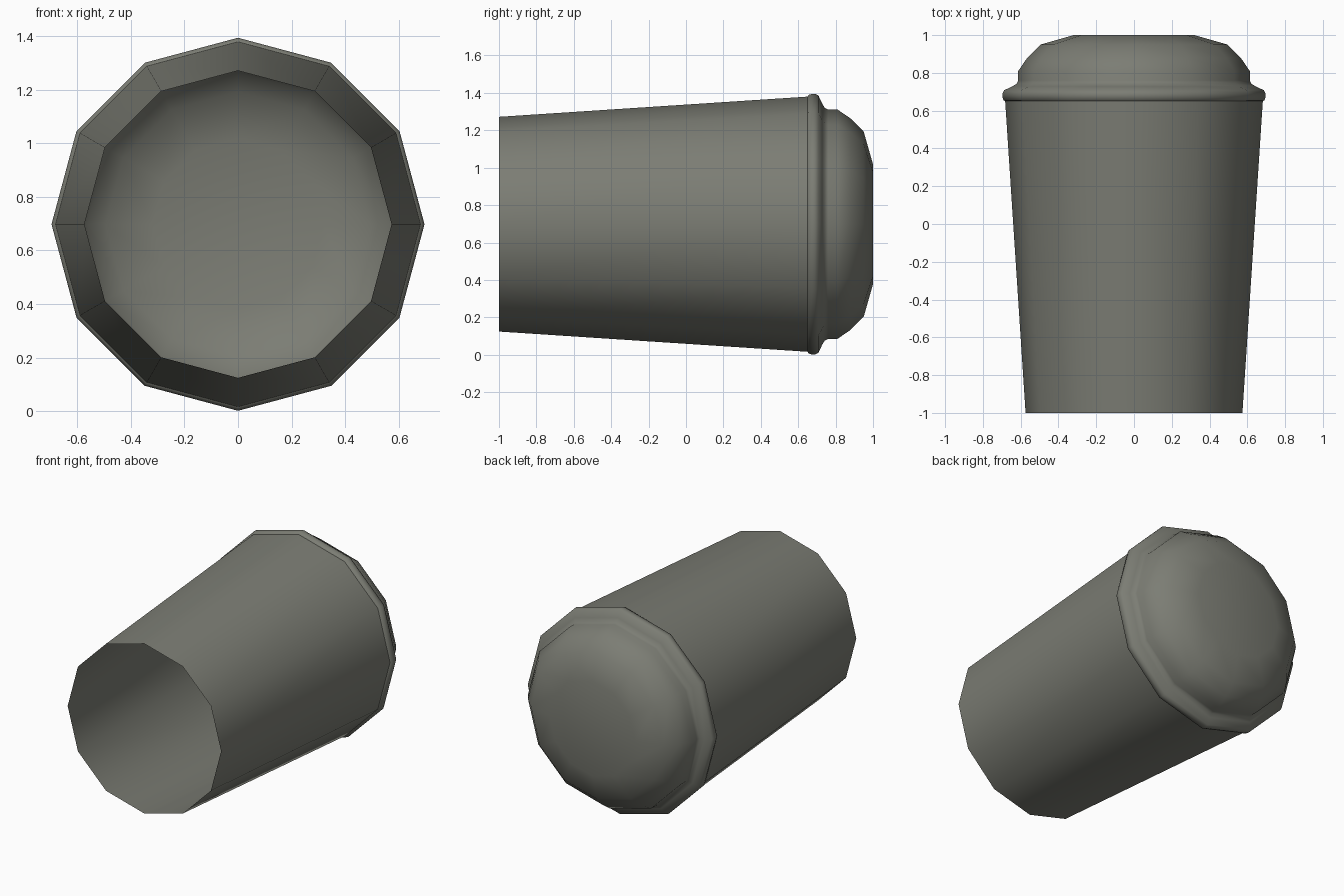
import bpy, bmesh
from math import sin, cos, tau, radians

cube = bpy.data.objects.get("Cube")
if cube:
    bpy.data.objects.remove(cube)

SIDES = 12
AXIS_Z = 0.698

grey = bpy.data.materials.new("warm_grey")
grey.use_nodes = True
colour = (0.2, 0.205, 0.175, 1)
grey.diffuse_color = colour
grey.node_tree.nodes["Principled BSDF"].inputs["Base Color"].default_value = colour


def lathe(name, profile, cap_end=False):
    """Spin (radius, y) points around the y axis into an open shell."""
    bm = bmesh.new()
    rings = []
    for r, y in profile:
        rings.append([bm.verts.new((r * cos(tau * i / SIDES), y,
                                    AXIS_Z + r * sin(tau * i / SIDES)))
                      for i in range(SIDES)])
    for a, b in zip(rings, rings[1:]):
        for i in range(SIDES):
            j = (i + 1) % SIDES
            bm.faces.new((a[i], b[i], b[j], a[j]))
    if cap_end:
        centre = bm.verts.new((0, profile[-1][1], AXIS_Z))
        for i in range(SIDES):
            bm.faces.new((rings[-1][i], centre, rings[-1][(i + 1) % SIDES]))
    mesh = bpy.data.meshes.new(name)
    bm.to_mesh(mesh)
    bm.free()
    mesh.materials.append(grey)
    obj = bpy.data.objects.new(name, mesh)
    bpy.context.collection.objects.link(obj)
    bpy.ops.object.select_all(action='DESELECT')
    obj.select_set(True)
    bpy.context.view_layer.objects.active = obj
    bpy.ops.object.shade_smooth_by_angle(angle=radians(60))
    return obj


# Tapered tube, open at the front
lathe("cup_body", [(0.574, -1), (0.682, 0.65)])

# Domed lid with a rolled rim
lathe("lid", [(0.682, 0.65), (0.691, 0.655), (0.697, 0.675), (0.697, 0.69),
              (0.688, 0.708), (0.645, 0.728), (0.622, 0.742), (0.613, 0.76),
              (0.613, 0.81), (0.565, 0.88), (0.495, 0.95), (0.32, 1)],
      cap_end=True)
